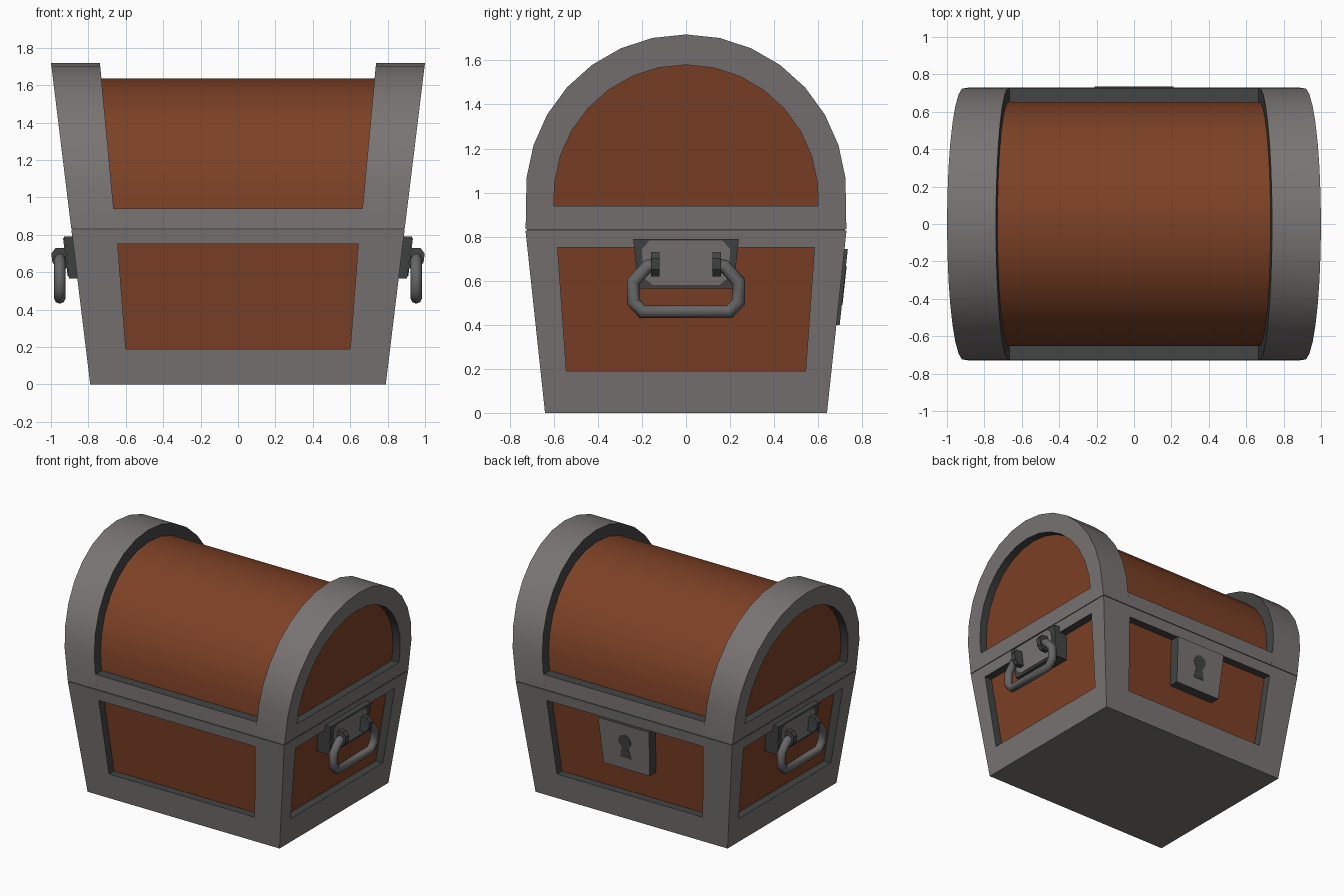
import bpy, bmesh, math

if "Cube" in bpy.data.objects:
    bpy.data.objects.remove(bpy.data.objects["Cube"])


def mat(name, c):
    m = bpy.data.materials.new(name)
    m.diffuse_color = (*c, 1)
    m.use_nodes = True
    m.node_tree.nodes["Principled BSDF"].inputs["Base Color"].default_value = m.diffuse_color
    return m


FRAME, DARK, WOOD = 0, 1, 2
MATS = [mat("grey frame", (0.19, 0.176, 0.172)),
        mat("dark edge", (0.055, 0.058, 0.057)),
        mat("brown wood", (0.205, 0.053, 0.019))]
HANDLE = mat("handle metal", (0.13, 0.13, 0.132))


def hx(z):   # half width of the chest at height z
    return 0.79 + 0.122 * z


def hy(z):   # half depth of the lower box at height z
    return 0.64 + 0.107 * z


def hi(z):   # inner edge of the lid bands
    return 0.665 + 0.094 * (z - 0.94)


def finish(name, bm, smooth=None):
    bmesh.ops.remove_doubles(bm, verts=bm.verts, dist=1e-5)
    bmesh.ops.recalc_face_normals(bm, faces=bm.faces)
    me = bpy.data.meshes.new(name)
    bm.to_mesh(me)
    bm.free()
    for m in MATS:
        me.materials.append(m)
    ob = bpy.data.objects.new(name, me)
    bpy.context.collection.objects.link(ob)
    if smooth:
        bpy.ops.object.select_all(action='DESELECT')
        bpy.context.view_layer.objects.active = ob
        ob.select_set(True)
        bpy.ops.object.shade_smooth_by_angle(angle=math.radians(smooth))
    return ob


def ring(bm, pts):
    return [bm.verts.new(p) for p in pts]


def cap(bm, r, m):
    bm.faces.new(r).material_index = m


def bridge(bm, a, b, m):
    for i in range(len(a)):
        j = (i + 1) % len(a)
        bm.faces.new((a[i], a[j], b[j], b[i])).material_index = m


# lower box: tapered, with a recessed wood panel on each side
TOP, DEPTH = 0.827, 0.06
bm = bmesh.new()


def wall(place, half, lo, hi_):
    outer = ring(bm, [place(u, z, 0) for u, z in
                      ((-half(0), 0), (half(0), 0), (half(TOP), TOP), (-half(TOP), TOP))])
    quad = ((-lo, 0.19), (lo, 0.19), (hi_, 0.75), (-hi_, 0.75))
    edge = ring(bm, [place(u, z, 0) for u, z in quad])
    panel = ring(bm, [place(u, z, -DEPTH) for u, z in quad])
    bridge(bm, outer, edge, FRAME)
    bridge(bm, edge, panel, DARK)
    cap(bm, panel, WOOD)


for s in (-1, 1):
    wall(lambda u, z, d: (u, s * (hy(z) + d), z), hx, 0.60, 0.643)
    wall(lambda u, z, d: (s * (hx(z) + d), u, z), hy, 0.543, 0.583)
for z in (0, TOP):
    cap(bm, ring(bm, [(a * hx(z), b * hy(z), z)
                      for a, b in ((-1, -1), (1, -1), (1, 1), (-1, 1))]), FRAME)
finish("lower_box", bm)


def tapered_block(name, z0, z1, fx, y, top):
    bm = bmesh.new()
    a, b = [ring(bm, [(i * fx(z), j * y, z) for i, j in ((-1, -1), (1, -1), (1, 1), (-1, 1))])
            for z in (z0, z1)]
    bridge(bm, a, b, FRAME if top != FRAME else DARK)
    cap(bm, a, DARK)
    cap(bm, b, top)
    finish(name, bm)


# dark seam under the lid, and the front and back lid rim
tapered_block("lid_seam", 0.82, 0.84, lambda z: hx(z) - 0.005, 0.722, FRAME)
tapered_block("lid_rim", 0.834, 0.94, hi, 0.727, DARK)


# arched lid: recessed end panels, raised end bands and a wooden barrel
def arch(r, zc, z0):
    ang = [math.radians(12 * k) for k in range(-7, 8)]
    return ([(-r, z0)] + [(r * math.sin(a), zc + r * math.cos(a)) for a in ang] + [(r, z0)])


outer, inner, barrel = arch(0.728, 0.99, 0.834), arch(0.60, 0.98, 0.94), arch(0.655, 0.98, 0.84)
bm = bmesh.new()
mids = []
for s in (-1, 1):
    r = [ring(bm, [(s * (f(z) + d), y, z) for y, z in prof]) for prof, f, d in
         ((inner, hx, -DEPTH), (inner, hx, 0), (outer, hx, 0), (outer, hi, 0), (barrel, hi, 0))]
    cap(bm, r[0], WOOD)
    for k, m in enumerate((DARK, FRAME, FRAME, DARK)):
        bridge(bm, r[k], r[k + 1], m)
    mids.append(r[4])
bridge(bm, mids[0], mids[1], WOOD)
finish("lid", bm, 30)


# plate that follows a sloping wall, with its own face and edge colours
def plate(name, place, outline, d0, d1, face, edge):
    bm = bmesh.new()
    a, b = [ring(bm, [place(u, z, d) for u, z in outline]) for d in (d0, d1)]
    bridge(bm, a, b, edge)
    cap(bm, a, edge)
    cap(bm, b, face)
    return finish(name, bm)


# lock on the back, with keyhole
def back(u, z, d):
    return (u, hy(z) + d, z)


plate("lock_plate", back, [(-0.19, 0.40), (0.19, 0.40), (0.21, 0.745), (-0.21, 0.745)],
      -0.07, 0.015, FRAME, DARK)
keyhole = [(0.052 * math.sin(math.radians(a)), 0.615 + 0.052 * math.cos(math.radians(a)))
           for a in range(-150, 151, 30)]
keyhole += [(0.045, 0.49), (-0.045, 0.49)]
plate("keyhole", back, keyhole, 0.013, 0.018, DARK, DARK)

# side handles: backing plate, two lugs and a hanging loop
half_path = [(-0.125, 0.675), (-0.175, 0.665), (-0.24, 0.595), (-0.24, 0.505), (-0.198, 0.46)]
path = half_path + [(-y, z) for y, z in reversed(half_path)]
for s, side in ((1, "right"), (-1, "left")):
    def end(u, z, d):
        return (s * (hx(z) + d), u, z)

    plate(side + "_handle_plate", end,
          [(-0.215, 0.565), (0.215, 0.565), (0.24, 0.79), (-0.24, 0.79)], -0.07, 0.045, DARK, DARK)
    plate(side + "_handle_plate_face", end,
          [(-0.15, 0.58), (0.15, 0.58), (0.195, 0.615), (0.2, 0.745), (0.165, 0.782),
           (-0.165, 0.782), (-0.2, 0.745), (-0.195, 0.615)], 0.04, 0.05, FRAME, FRAME)
    for t in (-1, 1):
        y0, y1 = t * 0.12, t * 0.158
        bm = bmesh.new()
        prof = [(0.89, 0.62), (0.965, 0.62), (0.992, 0.65), (0.998, 0.70), (0.975, 0.73), (0.89, 0.73)]
        a, b = [ring(bm, [(s * x, y, z) for x, z in prof]) for y in (y0, y1)]
        bridge(bm, a, b, DARK)
        cap(bm, a, DARK)
        cap(bm, b, DARK)
        finish(side + "_handle_lug", bm)

    cu = bpy.data.curves.new(side + "_handle", 'CURVE')
    cu.dimensions = '3D'
    cu.bevel_depth = 0.031
    cu.bevel_resolution = 2
    cu.use_fill_caps = True
    sp = cu.splines.new('POLY')
    sp.points.add(len(path) - 1)
    for p, (y, z) in zip(sp.points, path):
        p.co = (s * 0.953, y, z, 1)
    cu.materials.append(HANDLE)
    ob = bpy.data.objects.new(side + "_handle", cu)
    bpy.context.collection.objects.link(ob)
    bpy.ops.object.select_all(action='DESELECT')
    bpy.context.view_layer.objects.active = ob
    ob.select_set(True)
    bpy.ops.object.convert(target='MESH')
    bpy.ops.object.shade_smooth_by_angle(angle=math.radians(50))
